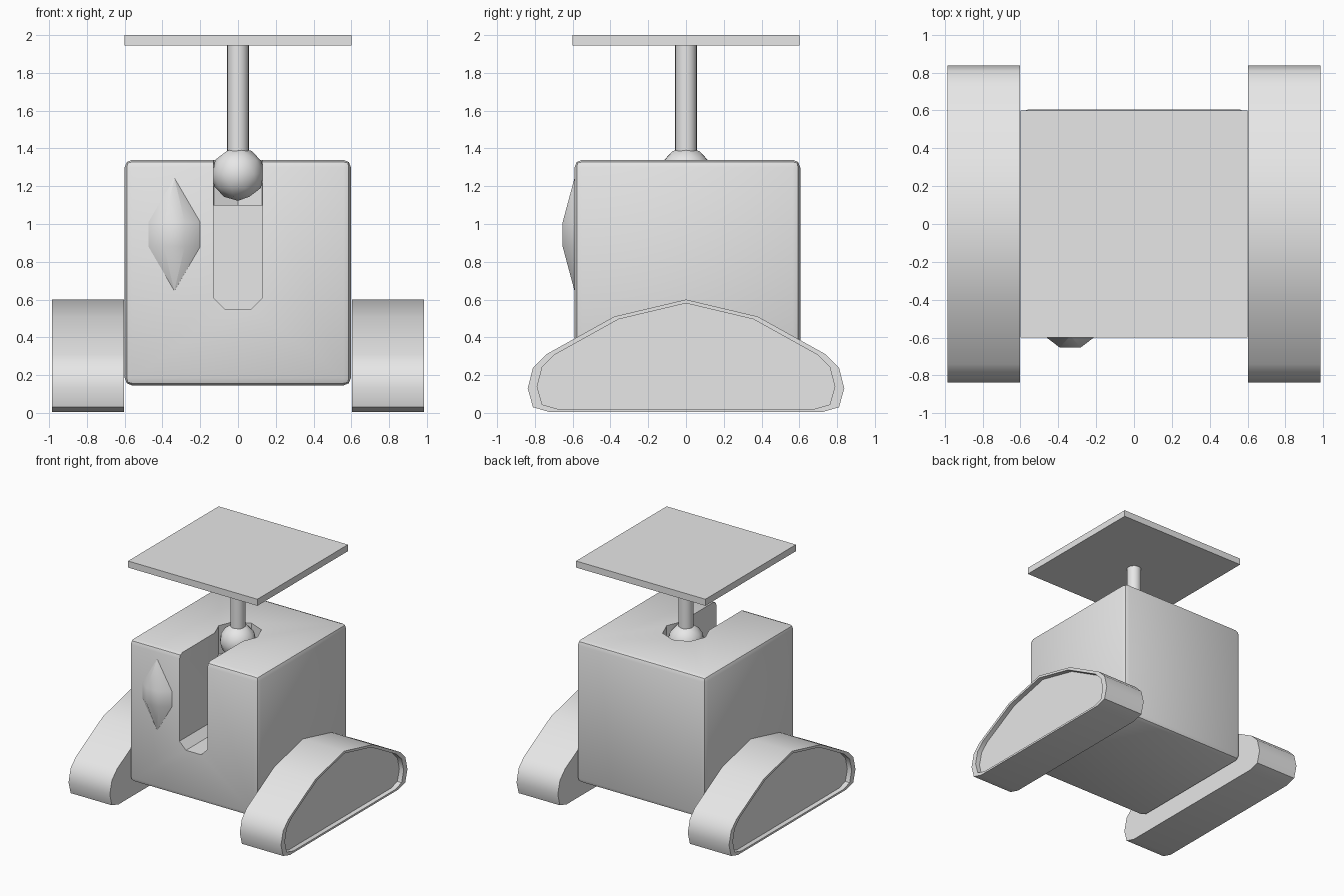
import bpy, bmesh, math
from mathutils import Vector

if "Cube" in bpy.data.objects:
    bpy.data.objects.remove(bpy.data.objects["Cube"], do_unlink=True)

grey = bpy.data.materials.new("light_grey")
grey.use_nodes = True
colour = (0.8, 0.8, 0.8, 1)
grey.diffuse_color = colour
grey.node_tree.nodes["Principled BSDF"].inputs["Base Color"].default_value = colour


def add_object(name, bm):
    bmesh.ops.remove_doubles(bm, verts=bm.verts, dist=0.0005)
    bmesh.ops.recalc_face_normals(bm, faces=bm.faces)
    mesh = bpy.data.meshes.new(name)
    bm.to_mesh(mesh)
    bm.free()
    mesh.materials.append(grey)
    obj = bpy.data.objects.new(name, mesh)
    bpy.context.collection.objects.link(obj)
    return obj


def select(obj):
    bpy.ops.object.select_all(action='DESELECT')
    obj.select_set(True)
    bpy.context.view_layer.objects.active = obj


def smooth(obj, degrees):
    select(obj)
    bpy.ops.object.shade_smooth_by_angle(angle=math.radians(degrees))


def loft(name, rings):
    """Skin a list of equal-length point rings and cap both ends."""
    bm = bmesh.new()
    loops = [[bm.verts.new(p) for p in ring] for ring in rings]
    for a, b in zip(loops, loops[1:]):
        for i in range(len(a)):
            j = (i + 1) % len(a)
            bm.faces.new((a[i], a[j], b[j], b[i]))
    bm.faces.new(loops[0])
    bm.faces.new(loops[-1])
    return add_object(name, bm)


def box(name, low, high):
    bm = bmesh.new()
    bmesh.ops.create_cube(bm, size=1)
    low, high = Vector(low), Vector(high)
    bmesh.ops.scale(bm, vec=high - low, verts=bm.verts)
    bmesh.ops.translate(bm, vec=(low + high) / 2, verts=bm.verts)
    return add_object(name, bm)


# Body: rounded cube with a front slot and an octagonal socket
body = box("body", (-0.6, -0.59, 0.145), (0.598, 0.605, 1.34))
bevel = body.modifiers.new("rounded_edges", 'BEVEL')
bevel.width = 0.04
bevel.segments = 2

slot_half = [(0.07, 0.55), (0.13, 0.61), (0.13, 1.5)]
slot_profile = slot_half + [(-x, z) for x, z in reversed(slot_half)]
slot = loft("slot_cutter", [[(x, y, z) for x, z in slot_profile] for y in (-0.8, 0.0)])

octagon = [(0.18 * math.cos(k * math.pi / 4), 0.18 * math.sin(k * math.pi / 4)) for k in range(8)]
socket = loft("socket_cutter", [[(x, y, z) for x, y in octagon] for z in (1.1, 1.5)])

for cutter in (slot, socket):
    cutter.hide_render = True
    cut = body.modifiers.new(cutter.name, 'BOOLEAN')
    cut.operation = 'DIFFERENCE'
    cut.solver = 'EXACT'
    cut.object = cutter
select(body)
for name in [m.name for m in body.modifiers]:
    bpy.ops.object.modifier_apply(modifier=name)
for cutter in (slot, socket):
    bpy.data.objects.remove(cutter, do_unlink=True)
smooth(body, 35)

# Ball joint
bm = bmesh.new()
bmesh.ops.create_icosphere(bm, subdivisions=2, radius=0.142)
bmesh.ops.translate(bm, vec=(0, 0, 1.265), verts=bm.verts)
smooth(add_object("ball_joint", bm), 60)

# Pole and top plate
bm = bmesh.new()
bmesh.ops.create_cone(bm, cap_ends=True, segments=24, radius1=0.057, radius2=0.057, depth=0.65)
bmesh.ops.translate(bm, vec=(0, 0, 1.63), verts=bm.verts)
smooth(add_object("pole", bm), 40)
box("top_plate", (-0.6, -0.6, 1.945), (0.6, 0.6, 2.0))

# Faceted eye on the front face
hexagon = [(0.137, 0), (0.055, 0.063), (-0.055, 0.063),
           (-0.137, 0), (-0.055, -0.063), (0.055, -0.063)]
eye = loft("eye", [[(-0.337 + x * s, -0.59 + y * s, 0.945 + z) for x, y in hexagon]
                   for s, z in ((0.01, -0.297), (1, -0.065), (1, 0.065), (0.01, 0.297))])
smooth(eye, 60)

# Tracks: domed side profile with a recessed outer panel
half = [(0.38, 0.51), (0.74, 0.31), (0.81, 0.24), (0.838, 0.13), (0.81, 0.03), (0.72, 0.004)]
profile = [(0, 0.6)] + half + [(-y, z) for y, z in reversed(half)]
inset = [(y * 0.94, 0.27 + (z - 0.27) * 0.94) for y, z in profile]
for side, label in ((1, "left"), (-1, "right")):
    layers = ((0.603, profile), (0.986, profile), (0.986, inset), (0.946, inset))
    track = loft(label + "_track", [[(side * x, y, z) for y, z in ring] for x, ring in layers])
    smooth(track, 40)
